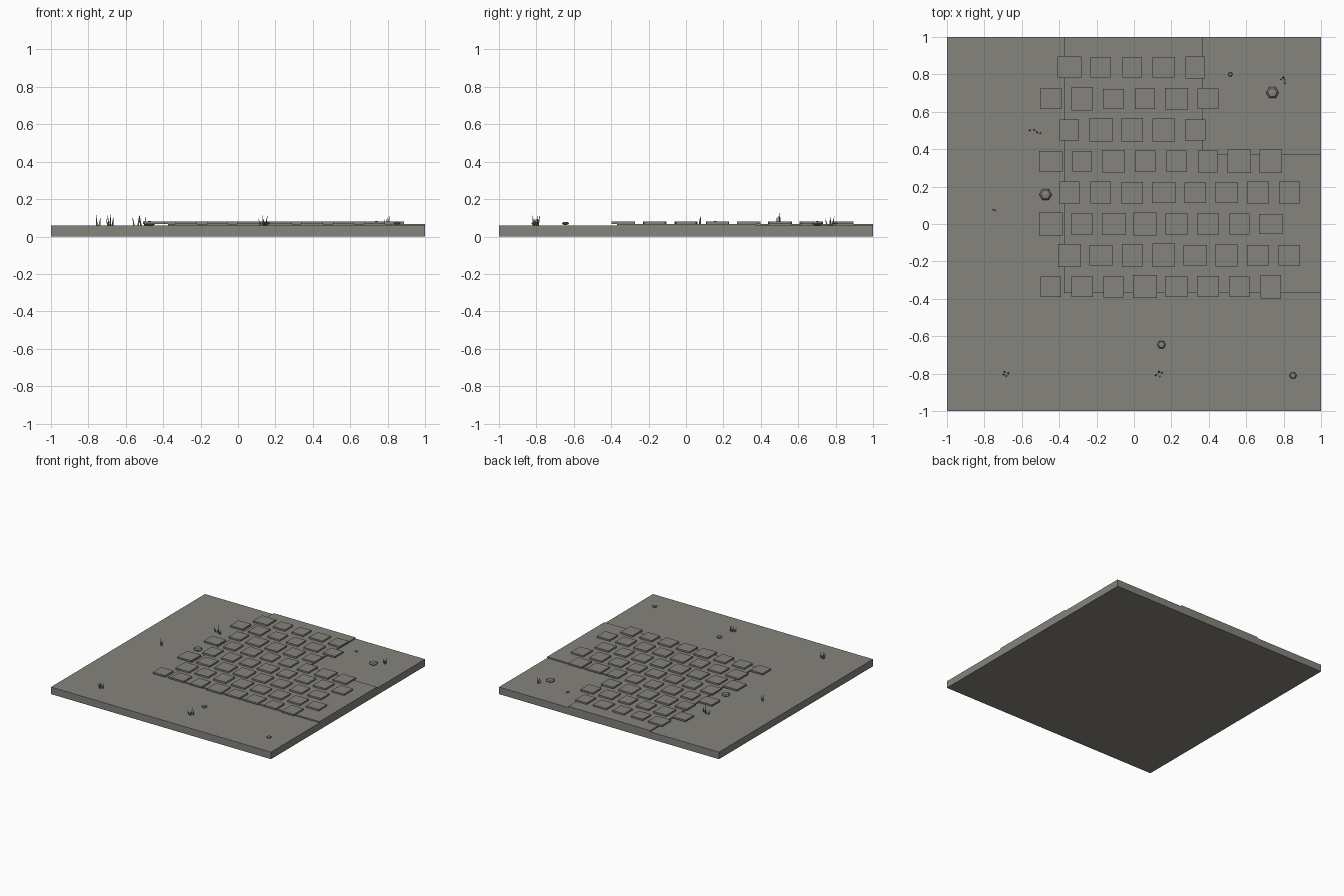
import bpy, bmesh, math, random
from mathutils import Matrix, Vector

if "Cube" in bpy.data.objects:
    bpy.data.objects.remove(bpy.data.objects["Cube"])

random.seed(4)
stone_mat = bpy.data.materials.new("warm grey")
stone_mat.diffuse_color = (0.235, 0.228, 0.2, 1)
stone_mat.use_nodes = True
stone_mat.node_tree.nodes["Principled BSDF"].inputs["Base Color"].default_value = stone_mat.diffuse_color


def finish(name, bm):
    bmesh.ops.recalc_face_normals(bm, faces=bm.faces[:])
    me = bpy.data.meshes.new(name)
    bm.to_mesh(me)
    bm.free()
    me.materials.append(stone_mat)
    ob = bpy.data.objects.new(name, me)
    bpy.context.collection.objects.link(ob)
    return ob


def add_box(bm, x0, x1, y0, y1, z0, z1):
    m = Matrix.Translation(((x0 + x1) / 2, (y0 + y1) / 2, (z0 + z1) / 2))
    m = m @ Matrix.Diagonal((x1 - x0, y1 - y0, z1 - z0, 1))
    bmesh.ops.create_cube(bm, size=1, matrix=m)


# Ground slab
GROUND = 0.058
bm = bmesh.new()
add_box(bm, -1, 1, -1, 1, 0, GROUND)
finish("ground_slab", bm)

# Corner-shaped path bed, leaving at the back and the right
bm = bmesh.new()
outline = [(-0.375, -0.37), (1, -0.37), (1, 0.375), (0.37, 0.375), (0.37, 1), (-0.375, 1)]
face = bm.faces.new([bm.verts.new((x, y, GROUND - 0.005)) for x, y in outline])
ext = bmesh.ops.extrude_face_region(bm, geom=[face])
bmesh.ops.translate(bm, vec=(0, 0, 0.015),
                    verts=[v for v in ext["geom"] if isinstance(v, bmesh.types.BMVert)])
finish("path_bed", bm)

# Staggered paving stones
PITCH = 0.168
bm = bmesh.new()
for row in range(8):
    y = -0.335 + row * 0.1675
    start = -0.445 if row % 2 == 0 else -0.345
    count = 8 if row < 5 else (6 if row == 6 else 5)
    for i in range(count):
        x = start + i * PITCH
        hx = random.uniform(0.052, 0.064)
        hy = random.uniform(0.053, 0.064)
        add_box(bm, x - hx, x + hx, y - hy, y + hy, 0.068, 0.081)
finish("paving_stones", bm)

# Flattened six-sided pebbles
pebbles = [(-0.473, 0.157, 0.034), (0.74, 0.702, 0.034), (0.147, -0.645, 0.023),
           (0.85, -0.81, 0.02), (0.515, 0.8, 0.013)]
bm = bmesh.new()
for x, y, r in pebbles:
    m = (Matrix.Translation((x, y, GROUND + 0.012)) @ Matrix.Rotation(math.pi / 6, 4, 'Z')
         @ Matrix.Diagonal((r, r, r * 0.38, 1)))
    bmesh.ops.create_uvsphere(bm, u_segments=6, v_segments=4, radius=1, matrix=m)
finish("pebbles", bm)

# Grass tufts: thin leaning three-sided blades
tufts = [(-0.54, 0.505), (-0.505, 0.487), (-0.748, 0.075), (-0.687, -0.805),
         (0.135, -0.8), (0.8, 0.768)]
bm = bmesh.new()
for n, (x, y) in enumerate(tufts):
    blades = 2 if n < 3 else 4
    for k in range(blades):
        a = math.tau * k / blades + random.uniform(-0.5, 0.5)
        h = random.uniform(0.04, 0.07)
        out = Vector((math.cos(a), math.sin(a), 0))
        root = Vector((x, y, GROUND - 0.002)) + out * random.uniform(0.004, 0.016)
        tip = root + out * random.uniform(0.005, 0.014) + Vector((0, 0, h))
        base = [bm.verts.new(root + Vector((math.cos(t + a), math.sin(t + a), 0)) * 0.006)
                for t in (0, math.tau / 3, 2 * math.tau / 3)]
        top = bm.verts.new(tip)
        bm.faces.new(base)
        for j in range(3):
            bm.faces.new((base[j], base[(j + 1) % 3], top))
finish("grass_tufts", bm)
